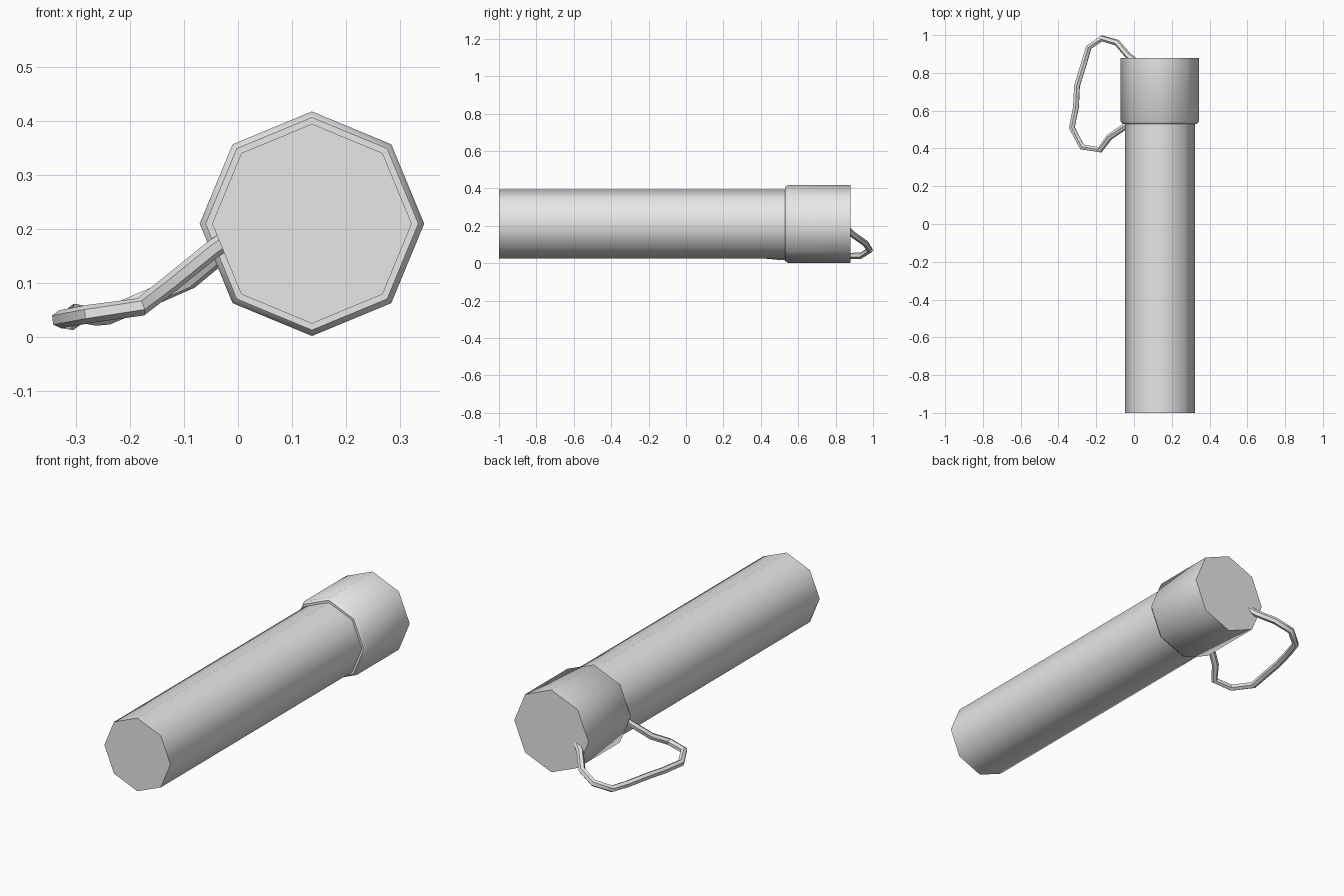
import bpy
import math
from mathutils import Vector

cube = bpy.data.objects.get("Cube")
if cube:
    bpy.data.objects.remove(cube, do_unlink=True)

grey = bpy.data.materials.new("light grey")
grey.use_nodes = True
grey.diffuse_color = (0.8, 0.8, 0.8, 1)
grey.node_tree.nodes["Principled BSDF"].inputs["Base Color"].default_value = (0.8, 0.8, 0.8, 1)

SIDES = 8
AXIS = Vector((0.137, 0, 0.21))


def smooth(obj):
    bpy.ops.object.select_all(action="DESELECT")
    obj.select_set(True)
    bpy.context.view_layer.objects.active = obj
    bpy.ops.object.shade_smooth_by_angle(angle=math.radians(50))


def lathe(name, profile):
    """Closed eight-sided solid along y from (y, radius) rings."""
    verts, faces = [], []
    for y, r in profile:
        for i in range(SIDES):
            a = math.tau * i / SIDES
            verts.append(AXIS + Vector((r * math.cos(a), y, r * math.sin(a))))
    for k in range(len(profile) - 1):
        for i in range(SIDES):
            j = (i + 1) % SIDES
            a, b = k * SIDES, (k + 1) * SIDES
            faces.append((a + i, a + j, b + j, b + i))
    faces.append(tuple(reversed(range(SIDES))))
    faces.append(tuple(range(len(verts) - SIDES, len(verts))))
    # Flip everything so normals point outward along the y axis
    faces = [f[::-1] for f in faces]
    faces[-2:] = [f[::-1] for f in faces[-2:]]
    faces[-2], faces[-1] = faces[-2][::-1], faces[-1][::-1]
    mesh = bpy.data.meshes.new(name)
    mesh.from_pydata(verts, [], faces)
    mesh.materials.append(grey)
    obj = bpy.data.objects.new(name, mesh)
    bpy.context.collection.objects.link(obj)
    smooth(obj)
    return obj


# Long barrel and the wider end cap with its bevelled lip
lathe("barrel", [(-1.0, 0.185), (0.54, 0.185)])
lathe("end_cap", [(0.53, 0.185), (0.53, 0.197), (0.543, 0.208), (0.88, 0.208)])

# Wrist cord looping from the cap's end back to the barrel
path = [
    (0.01, 0.86, 0.185), (-0.03, 0.89, 0.155), (-0.09, 0.96, 0.105),
    (-0.17, 0.983, 0.07), (-0.24, 0.935, 0.04), (-0.265, 0.85, 0.038),
    (-0.302, 0.73, 0.045), (-0.307, 0.62, 0.03), (-0.329, 0.51, 0.033),
    (-0.275, 0.408, 0.043), (-0.18, 0.393, 0.056), (-0.13, 0.46, 0.095),
    (-0.05, 0.515, 0.16), (0.0, 0.545, 0.195),
]
curve = bpy.data.curves.new("wrist_cord", "CURVE")
curve.dimensions = "3D"
curve.bevel_depth = 0.017
curve.bevel_resolution = 1
curve.use_fill_caps = True
spline = curve.splines.new("POLY")
spline.points.add(len(path) - 1)
for point, co in zip(spline.points, path):
    point.co = (*co, 1)
curve.materials.append(grey)
cord = bpy.data.objects.new("wrist_cord", curve)
bpy.context.collection.objects.link(cord)
bpy.ops.object.select_all(action="DESELECT")
cord.select_set(True)
bpy.context.view_layer.objects.active = cord
bpy.ops.object.convert(target="MESH")
smooth(bpy.context.view_layer.objects.active)
